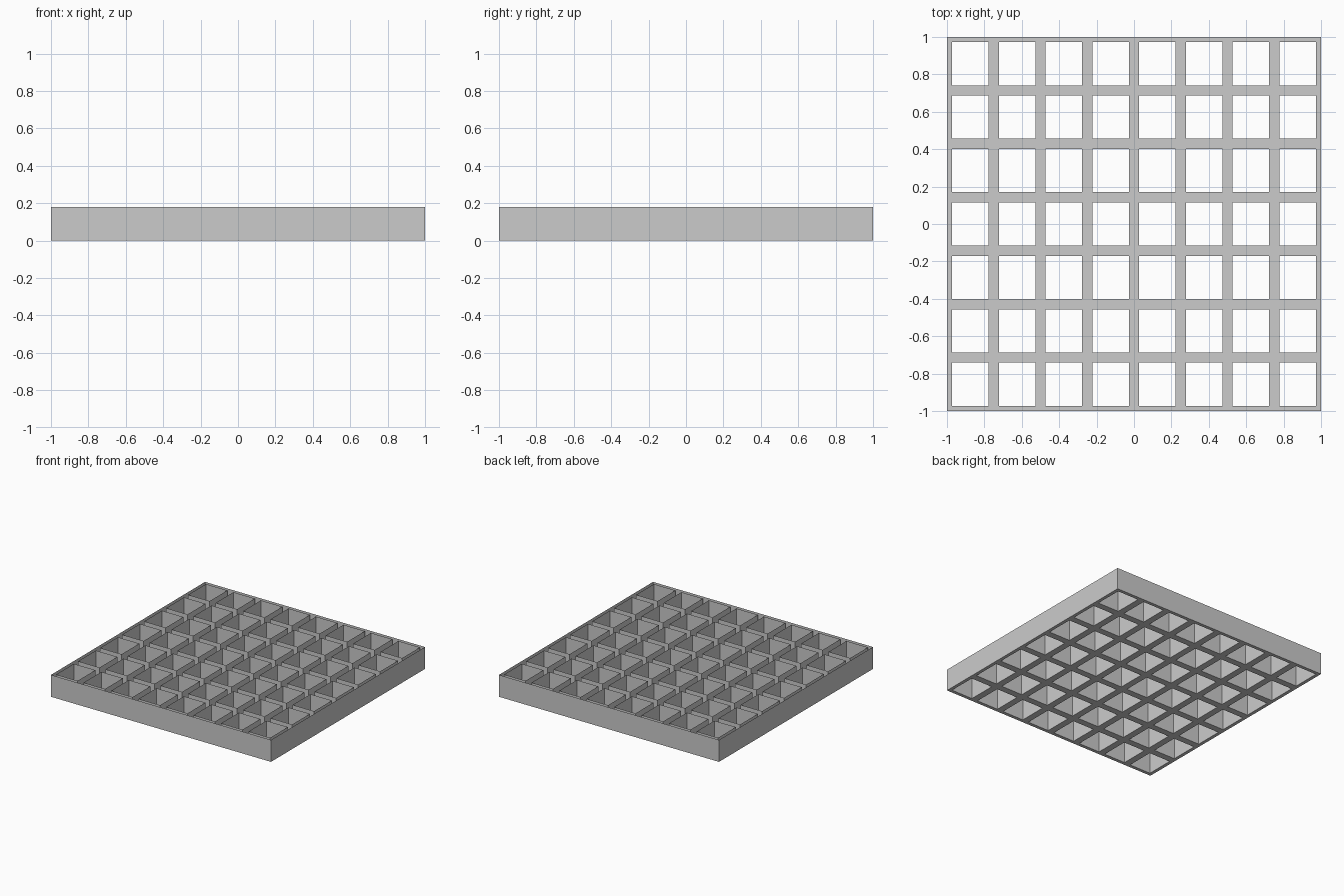
import bpy, bmesh, math

if "Cube" in bpy.data.objects:
    bpy.data.objects.remove(bpy.data.objects["Cube"])

NX, NY = 8, 7          # cells across and deep
HALF_BAR = 0.0275      # half the rib width
HEIGHT = 0.18


def cuts(n):
    """Grid lines alternating rib, opening, rib along one axis."""
    pitch = 2 / n
    out = [-1.0]
    for i in range(n):
        out += [-1 + i * pitch + HALF_BAR, -1 + (i + 1) * pitch - HALF_BAR]
    return out + [1.0]


bm = bmesh.new()
xs, ys = cuts(NX), cuts(NY)
grid = [[bm.verts.new((x, y, 0)) for y in ys] for x in xs]

# Bottom lattice, leaving the square openings empty (faces point down)
for i in range(len(xs) - 1):
    for j in range(len(ys) - 1):
        if i % 2 and j % 2:
            continue
        bm.faces.new((grid[i][j], grid[i][j + 1], grid[i + 1][j + 1], grid[i + 1][j]))

# Thin walls rising from every lattice edge, ribs hollow and open at the top
edges = [e for e in bm.edges if e.is_boundary]
walls = bmesh.ops.extrude_edge_only(bm, edges=edges)["geom"]
bmesh.ops.translate(bm, vec=(0, 0, HEIGHT),
                    verts=[g for g in walls if isinstance(g, bmesh.types.BMVert)])

# Consistent outward normals
bmesh.ops.recalc_face_normals(bm, faces=bm.faces)
bm.normal_update()
floor = next(f for f in bm.faces if abs(f.normal.z) > 0.9)
if floor.normal.z > 0:
    bmesh.ops.reverse_faces(bm, faces=bm.faces)

# Merge the coplanar strips of the outer walls
outer = [f for f in bm.faces if abs(f.normal.z) < 0.1
         and max(abs(f.calc_center_median().x), abs(f.calc_center_median().y)) > 0.999]
side_edges = list({e for f in outer for e in f.edges
                   if abs(e.verts[0].co.z - e.verts[1].co.z) > 0.1
                   and e.calc_face_angle(1.0) < 0.01})
bmesh.ops.dissolve_edges(bm, edges=side_edges, use_verts=False)

mesh = bpy.data.meshes.new("grid_tray")
bm.to_mesh(mesh)
bm.free()
tray = bpy.data.objects.new("grid_tray", mesh)
bpy.context.collection.objects.link(tray)
